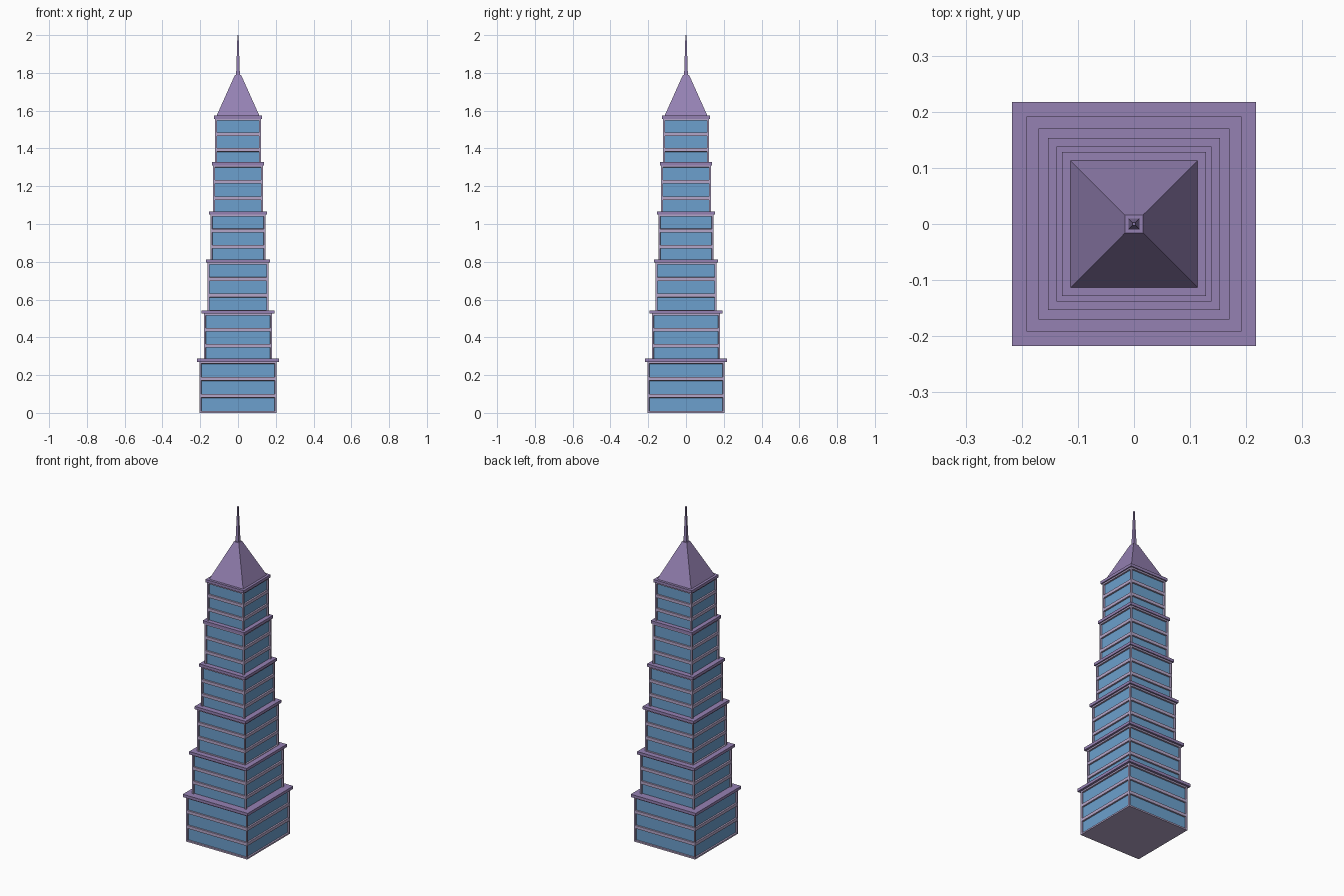
import bpy, bmesh

if "Cube" in bpy.data.objects:
    bpy.data.objects.remove(bpy.data.objects["Cube"])


def material(name, rgb):
    m = bpy.data.materials.new(name)
    m.diffuse_color = (*rgb, 1)
    m.use_nodes = True
    m.node_tree.nodes["Principled BSDF"].inputs["Base Color"].default_value = m.diffuse_color
    return m


PURPLE = material("purple_trim", (0.30, 0.22, 0.45))
MAUVE = material("pale_mauve_wall", (0.46, 0.38, 0.58))
BLUE = material("blue_glass", (0.15, 0.35, 0.61))


def finish(bm, name, mats):
    me = bpy.data.meshes.new(name)
    bmesh.ops.recalc_face_normals(bm, faces=bm.faces[:])
    bm.to_mesh(me)
    bm.free()
    for m in mats:
        me.materials.append(m)
    ob = bpy.data.objects.new(name, me)
    bpy.context.collection.objects.link(ob)
    return ob


def square_stack(levels):
    """Closed square column through (half width, z) levels."""
    bm = bmesh.new()
    rings = [[bm.verts.new((sx * h, sy * h, z))
              for sx, sy in ((-1, -1), (1, -1), (1, 1), (-1, 1))]
             for h, z in levels]
    sides = []
    for a, b in zip(rings, rings[1:]):
        for i in range(4):
            j = (i + 1) % 4
            sides.append(bm.faces.new((a[i], a[j], b[j], b[i])))
    bm.faces.new(rings[0][::-1])
    bm.faces.new(rings[-1])
    return bm, sides


# Tiers: body half width, cornice half width, bottom z, cornice bottom z
TIERS = [
    (0.204, 0.217, 0.0, 0.270),
    (0.180, 0.192, 0.270, 0.525),
    (0.161, 0.170, 0.535, 0.795),
    (0.146, 0.153, 0.795, 1.050),
    (0.132, 0.138, 1.050, 1.310),
    (0.121, 0.128, 1.310, 1.557),
]
for n, (h, c, z0, z1) in enumerate(TIERS, 1):
    # walls with three recessed windows on each side
    bm, sides = square_stack([(h, z0 + (z1 - z0) * k / 3) for k in range(4)])
    bm.normal_update()
    bmesh.ops.inset_individual(bm, faces=sides, thickness=0.013, depth=0)
    bmesh.ops.inset_individual(bm, faces=sides, thickness=0.001, depth=-0.009)
    for f in sides:
        f.material_index = 1
    finish(bm, f"tier_walls_{n}", [MAUVE, BLUE])
    # overhanging cornice
    bm, _ = square_stack([(c, z1), (c, z1 + 0.017)])
    finish(bm, f"cornice_{n}", [PURPLE])

# pyramid roof
bm, _ = square_stack([(0.114, 1.572), (0.016, 1.79)])
finish(bm, "pyramid_roof", [PURPLE])

# tapering spire
bm, _ = square_stack([(0.010, 1.788), (0.003, 2.0)])
finish(bm, "spire", [PURPLE])
